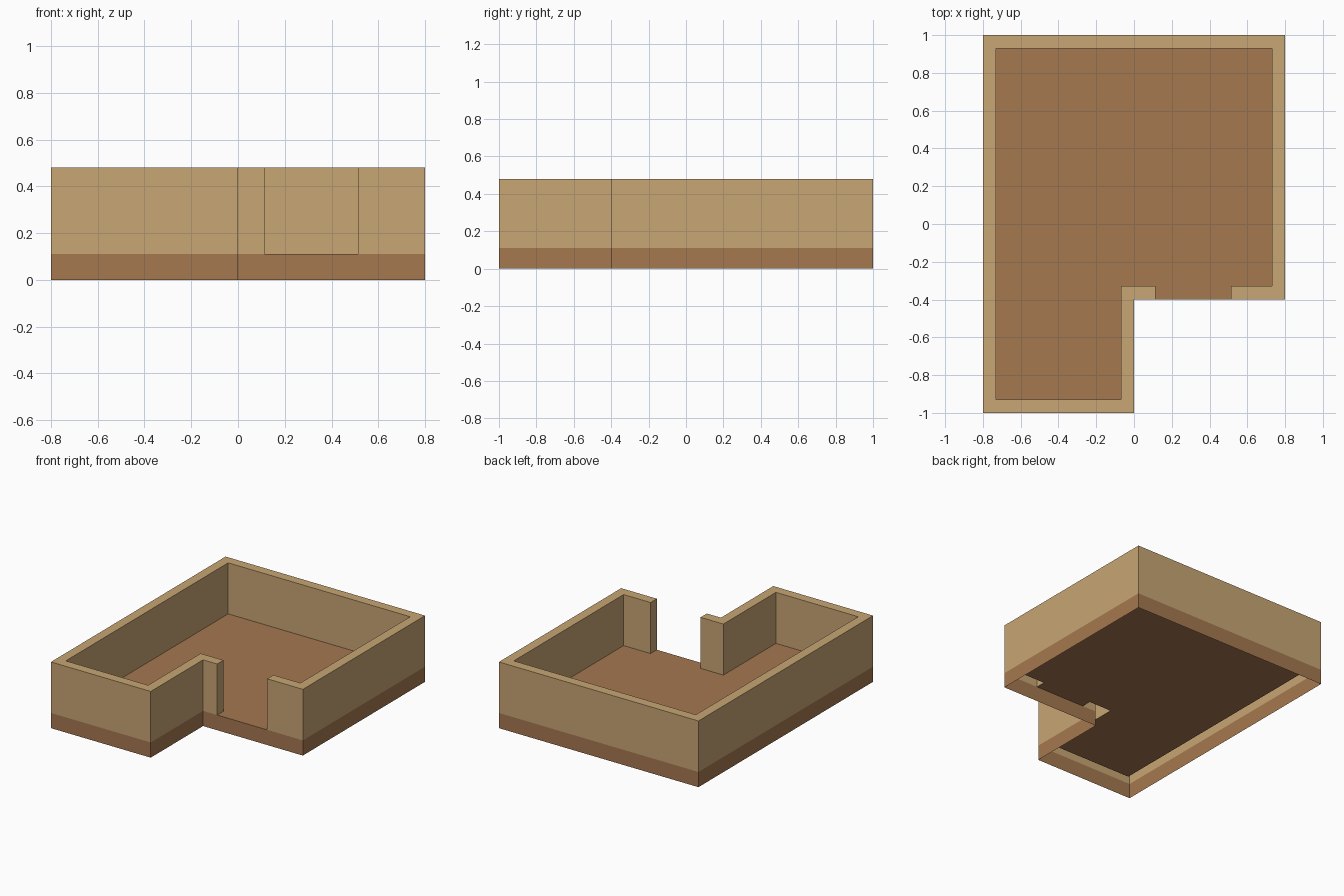
import bpy, bmesh

if "Cube" in bpy.data.objects:
    bpy.data.objects.remove(bpy.data.objects["Cube"])

BAND, TOP = 0.11, 0.48   # floor level and wall height


def material(name, rgb):
    m = bpy.data.materials.new(name)
    m.diffuse_color = (*rgb, 1)
    m.use_nodes = True
    m.node_tree.nodes["Principled BSDF"].inputs["Base Color"].default_value = m.diffuse_color
    return m


tan = material("tan wall", (0.578, 0.381, 0.174))
brown = material("brown floor", (0.376, 0.188, 0.080))


def build(name, faces, mat):
    """Make an object from a list of faces given as corner points."""
    bm = bmesh.new()
    for corners in faces:
        bm.faces.new([bm.verts.new(c) for c in corners])
    bmesh.ops.remove_doubles(bm, verts=bm.verts, dist=1e-5)
    me = bpy.data.meshes.new(name)
    bm.to_mesh(me)
    bm.free()
    me.materials.append(mat)
    ob = bpy.data.objects.new(name, me)
    bpy.context.collection.objects.link(ob)
    return ob


def upright(a, b, z0, z1):
    """Vertical quad facing right of the direction a to b."""
    return [(*a, z0), (*b, z0), (*b, z1), (*a, z1)]


# Matching outlines, running counter-clockwise from one doorway side to the other
outer = [(0.514, -0.4), (0.8, -0.4), (0.8, 1), (-0.8, 1),
         (-0.8, -1), (0, -1), (0, -0.4), (0.113, -0.4)]
inner = [(0.514, -0.328), (0.73, -0.328), (0.73, 0.93), (-0.73, 0.93),
         (-0.73, -0.93), (-0.07, -0.93), (-0.07, -0.328), (0.113, -0.328)]

# Hollow walls: outer skin, inner skin, top rim and doorway ends, open underneath
walls = []
for i in range(len(outer) - 1):
    a, b, c, d = outer[i], outer[i + 1], inner[i + 1], inner[i]
    walls.append(upright(a, b, BAND, TOP))
    walls.append(upright(c, d, BAND, TOP))
    walls.append([(*p, TOP) for p in (a, b, c, d)])
walls.append(upright(inner[0], outer[0], BAND, TOP))
walls.append(upright(outer[-1], inner[-1], BAND, TOP))
build("walls", walls, tan)

# Skirting band below the walls, passing under the doorway
n = len(outer)
build("base_band",
      [upright(outer[i], outer[(i + 1) % n], 0, BAND) for i in range(n)], brown)

# Floor inside the walls, reaching out through the doorway
build("floor", [[(*p, BAND) for p in inner + [outer[-1], outer[0]]]], brown)
